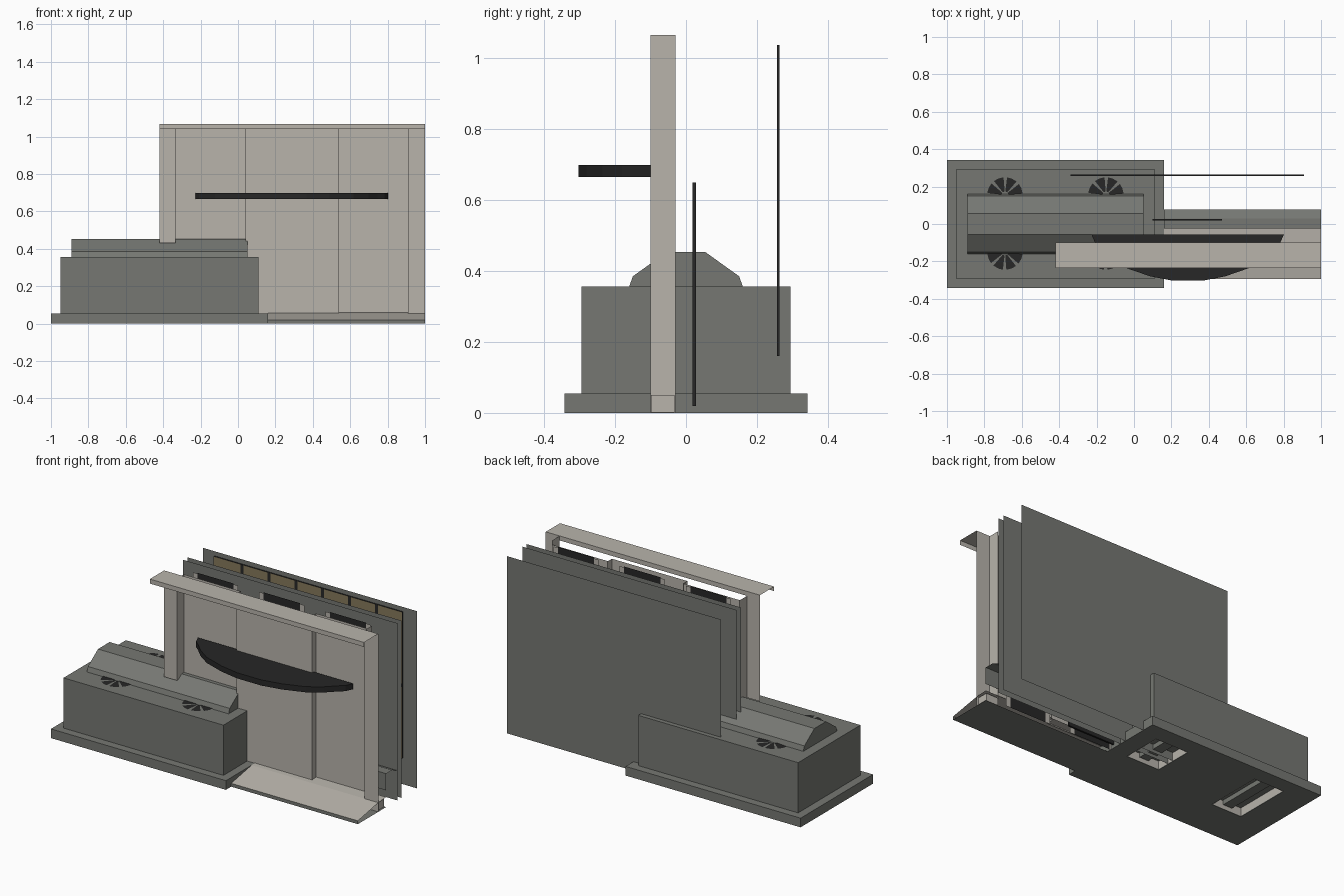
import bpy, bmesh, math
from mathutils import Vector

old = bpy.data.objects.get("Cube")
if old:
    bpy.data.objects.remove(old, do_unlink=True)


def material(name, r, g, b):
    m = bpy.data.materials.new(name)
    m.use_nodes = True
    m.diffuse_color = (r, g, b, 1)
    m.node_tree.nodes["Principled BSDF"].inputs["Base Color"].default_value = (r, g, b, 1)
    return m


GREY = material("machine grey", 0.18, 0.187, 0.17)
TAN = material("warm light grey", 0.48, 0.455, 0.41)
BLACK = material("black", 0.02, 0.02, 0.02)
BROWN = material("board brown", 0.24, 0.19, 0.105)


def finish(name, bm, mat):
    mesh = bpy.data.meshes.new(name)
    bm.to_mesh(mesh)
    bm.free()
    mesh.materials.append(mat)
    ob = bpy.data.objects.new(name, mesh)
    bpy.context.collection.objects.link(ob)
    return ob


def box(name, lo, hi, mat, open_ends=False):
    """Box between two corners; open_ends leaves out top and bottom."""
    bm = bmesh.new()
    bmesh.ops.create_cube(bm, size=1)
    lo, hi = Vector(lo), Vector(hi)
    for v in bm.verts:
        v.co = (lo + hi) / 2 + v.co * (hi - lo)
    if open_ends:
        ends = [f for f in bm.faces if abs(f.normal.z) > 0.9]
        bmesh.ops.delete(bm, geom=ends, context='FACES')
    return finish(name, bm, mat)


def sheet(name, path, offset, mat):
    """Folded sheet: an open path swept along an offset."""
    bm = bmesh.new()
    near = [bm.verts.new(p) for p in path]
    far = [bm.verts.new(Vector(p) + Vector(offset)) for p in path]
    for i in range(len(path) - 1):
        bm.faces.new((near[i], far[i], far[i + 1], near[i + 1]))
    return finish(name, bm, mat)


def strip(name, x0, x1, profile, mat):
    """Sheet with a y-z profile, running along x."""
    return sheet(name, [(x0, y, z) for y, z in profile], (x1 - x0, 0, 0), mat)


def upright(name, plan, z0, z1, mat):
    """Sheet with an x-y plan, standing along z."""
    return sheet(name, [(x, y, z0) for x, y in plan], (0, 0, z1 - z0), mat)


def prism(name, outline, offset, mat):
    """Flat outline extruded along an offset."""
    bm = bmesh.new()
    face = bm.faces.new([bm.verts.new(p) for p in outline])
    ext = bmesh.ops.extrude_face_region(bm, geom=[face], use_keep_orig=True)
    moved = [g for g in ext["geom"] if isinstance(g, bmesh.types.BMVert)]
    bmesh.ops.translate(bm, vec=offset, verts=moved)
    bmesh.ops.recalc_face_normals(bm, faces=bm.faces)
    return finish(name, bm, mat)


# Plinth, cabinet and sloped hood
plinth = box("plinth", (-1, -0.343, 0), (0.16, 0.343, 0.055), GREY)
box("cabinet", (-0.95, -0.295, 0.055), (0.11, 0.295, 0.356), GREY)
half = [(0.16, 0.356), (0.15, 0.385), (0.055, 0.453)]
section = half + [(-y, z) for y, z in reversed(half)]
prism("hood", [(-0.89, y, z) for y, z in section], (0.94, 0, 0), GREY)

# Recesses in the underside of the plinth, lined with light walls
for label, x0, x1, y0, y1 in (("outer", -0.82, -0.62, -0.1, 0.25),
                              ("inner", -0.17, 0.05, 0.0, 0.24)):
    cutter = box(label + "_recess_cutter", (x0, y0, -0.05), (x1, y1, 0.05), GREY)
    cutter.hide_render = True
    cutter.hide_set(True)
    cut = plinth.modifiers.new(label + " recess", 'BOOLEAN')
    cut.object = cutter
    cut.operation = 'DIFFERENCE'
    box(label + "_recess_walls", (x0 + 0.004, y0 + 0.004, 0.001),
        (x1 - 0.004, y1 - 0.004, 0.049), TAN, True)
    middle = (x0 + x1) / 2
    box(label + "_recess_bar", (middle - 0.03, y0 + 0.01, 0.02), (middle + 0.03, y1 - 0.01, 0.048), GREY)


# Cooling fans drawn as dark wedges on the cabinet top
def fan(name, cx, cy, blades=8, radius=0.095):
    bm = bmesh.new()
    step = math.tau / blades
    for i in range(blades):
        ring = [(0.2, 0.1), (1, 0.1), (1, 0.5), (1, 0.85), (0.2, 0.85)]
        bm.faces.new([bm.verts.new((cx + radius * r * math.cos((i + t) * step),
                                    cy + radius * r * math.sin((i + t) * step), 0.359))
                      for r, t in ring])
    finish(name, bm, BLACK)


for label, x in (("outer", -0.69), ("inner", -0.15)):
    fan(label + "_fan_front", x, -0.15)
    fan(label + "_fan_back", x, 0.155)

# End posts of the front wall, each an angle of sheet
upright("right_post", [(-0.42, -0.1), (-0.335, -0.1), (-0.335, -0.03)], 0.43, 1.04, TAN)
upright("left_post", [(1, -0.1), (0.91, -0.1), (0.91, -0.03)], 0, 1.065, TAN)

# Wall panels, the middle one standing proud
for label, x0, x1, z in (("right", -0.335, 0.04, 0.4), ("left", 0.54, 0.91, 0.06)):
    upright(label + "_wall_panel", [(x0, -0.032), (x1, -0.032)], z, 1.04, TAN)
upright("middle_wall_panel", [(0.04, -0.03), (0.04, -0.07), (0.54, -0.07), (0.54, -0.03)],
        0.05, 1.04, TAN)

# Overhanging cap and sloped tray, both bent sheet
strip("wall_cap", -0.42, 1, [(-0.235, 1.04), (-0.235, 1.067), (-0.1, 1.067), (-0.1, 1.04)], TAN)
strip("tray", 0.16, 1, [(-0.293, 0.02), (-0.1, 0.055), (-0.025, 0.06)], TAN)
strip("tray_underside", 0.16, 1, [(-0.293, 0.02), (-0.293, 0), (-0.025, 0)], GREY)

# Bow-fronted shelf
bow = [(0.515, -0.055), (0.495, -0.1), (0.46, -0.13), (0.41, -0.18),
       (0.33, -0.235), (0.2, -0.28), (0.08, -0.303)]
outline = [(0.287 + x, y, 0.665) for x, y in bow]
outline += [(0.287 - x, y, 0.665) for x, y in reversed(bow)]
prism("shelf", outline, (0, 0, 0.034), BLACK)

# Large thin sheets behind the wall
for label, y in (("inner", 0.08), ("middle", 0.12), ("back", 0.268)):
    upright(label + "_sheet", [(-0.42, y), (1, y)], 0, 1.062, GREY)

# Dark-edged board with a brown face and flat dark battens
box("board", (-0.34, 0.256, 0.16), (0.91, 0.264, 1.037), BLACK)
upright("board_face", [(-0.34, 0.2545), (0.91, 0.2545)], 0.16, 1.037, BROWN)
for i in range(6):
    x = -0.16 + 0.178 * i
    upright(f"board_batten_{i + 1}", [(x, 0.253), (x + 0.02, 0.253)], 0.16, 1.037, BLACK)
upright("board_rail", [(-0.34, 0.253), (0.91, 0.253)], 0.59, 0.61, BLACK)

# Dark screens with light edge strips behind the wall panels
for i in range(3):
    x = -0.27 + 0.44 * i
    z = 0.4 if i == 0 else 0.0
    upright(f"dark_screen_{i + 1}", [(x, 0), (x + 0.24, 0)], z, 1.055, BLACK)
    for side, a in (("right", x - 0.03), ("left", x + 0.24)):
        upright(f"screen_{side}_edge_{i + 1}", [(a, 0), (a + 0.03, 0)], z, 1.05, TAN)
box("inner_board", (0.1, 0.018, 0.02), (0.47, 0.028, 0.65), BLACK)

# Low bent duct between wall and sheets, with a foot at its end
strip("low_duct", 0.16, 1, [(-0.025, 0.1), (-0.025, 0.2), (0.03, 0.2), (0.078, 0.18)], GREY)
box("post_foot", (0.91, -0.098, 0.001), (0.99, -0.032, 0.05), TAN)
